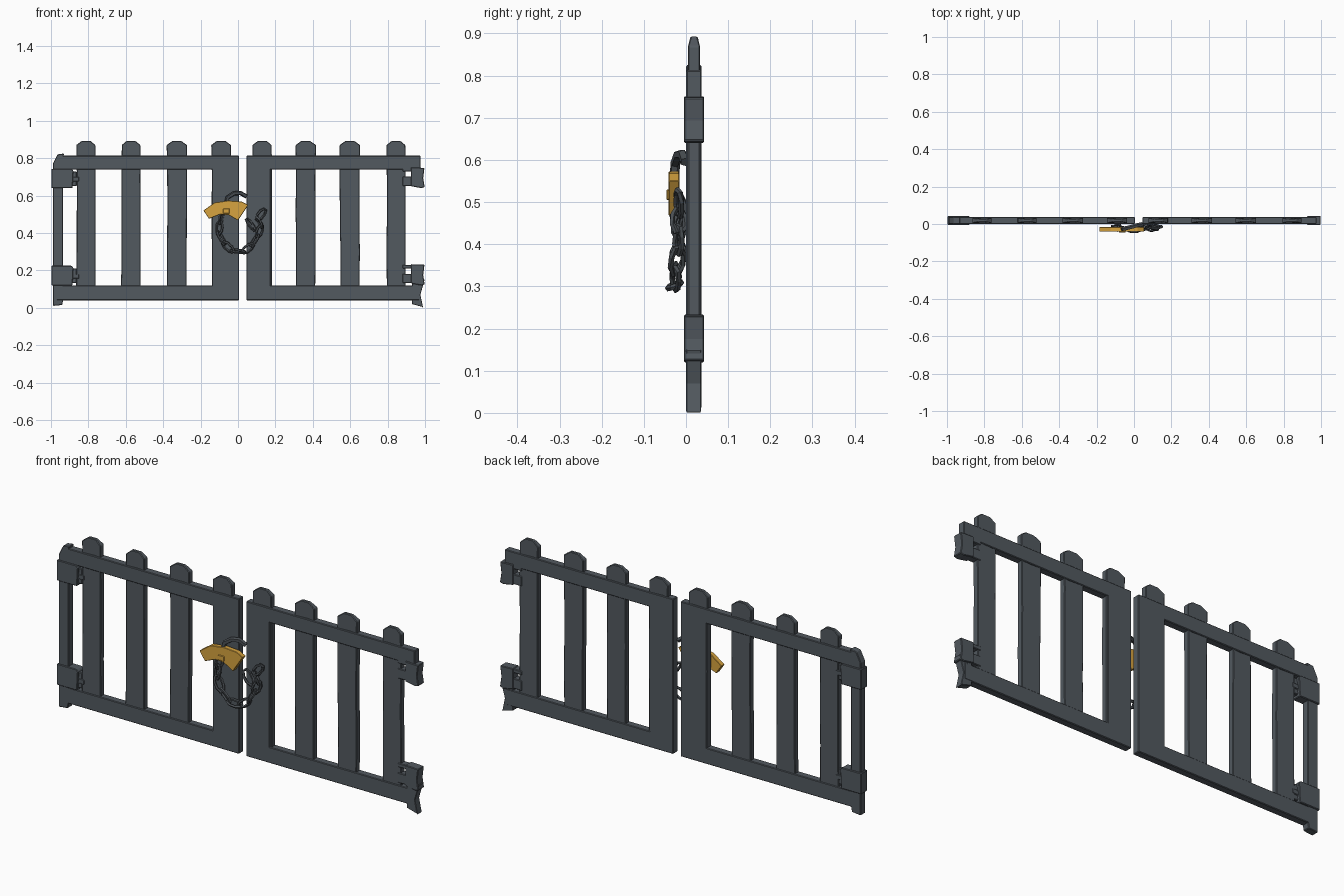
import bpy, bmesh, math, random
from mathutils import Vector, Matrix

random.seed(4)
cube = bpy.data.objects.get("Cube")
if cube:
    bpy.data.objects.remove(cube, do_unlink=True)


def material(name, rgb):
    m = bpy.data.materials.new(name)
    m.use_nodes = True
    m.diffuse_color = (*rgb, 1)
    m.node_tree.nodes["Principled BSDF"].inputs["Base Color"].default_value = (*rgb, 1)
    return m


slate = material("slate grey wood", (0.085, 0.1, 0.115))
iron = material("dark iron", (0.068, 0.078, 0.088))
brass = material("yellow brass", (0.68, 0.37, 0.05))


def finish(name, bm, mat, bevel=0.0):
    bmesh.ops.recalc_face_normals(bm, faces=bm.faces)
    mesh = bpy.data.meshes.new(name)
    bm.to_mesh(mesh)
    bm.free()
    mesh.materials.append(mat)
    ob = bpy.data.objects.new(name, mesh)
    bpy.context.collection.objects.link(ob)
    if bevel:
        mod = ob.modifiers.new("worn edge", "BEVEL")
        mod.width, mod.segments = bevel, 1
    return ob


def plate(name, outline, y0, y1, mat=slate, bevel=0.003):
    """Upright slab from an x-z outline."""
    bm = bmesh.new()
    face = bm.faces.new([bm.verts.new((x, y0, z)) for x, z in outline])
    out = bmesh.ops.extrude_face_region(bm, geom=[face])
    moved = [g for g in out["geom"] if isinstance(g, bmesh.types.BMVert)]
    bmesh.ops.translate(bm, vec=(0, y1 - y0, 0), verts=moved)
    return finish(name, bm, mat, bevel)


def board(name, x0, x1, z0, z1, y0=0.0, y1=0.037):
    return plate(name, [(x0, z0), (x1, z0), (x1, z1), (x0, z1)], y0, y1)


def picket(name, x):
    """Roughly hewn upright with a clipped, tapered tip."""
    def worn():
        return random.uniform(-0.003, 0.003)
    w = 0.052
    heights = [0.08, 0.3, 0.5, 0.7, 0.87]
    right = [(x + w + worn(), z) for z in heights]
    left = [(x - w + worn(), z) for z in reversed(heights)]
    tip = [(x + 0.022, 0.893), (x - 0.022, 0.893)]
    ob = plate(name, right + tip + left, 0.004, 0.034)
    for v in ob.data.vertices:
        if v.co.z > 0.88:
            v.co.y = 0.019 + (v.co.y - 0.019) * 0.55


# Gate leaves: rails, meeting stiles and pickets
board("left_leaf_top_rail", -0.95, 0.005, 0.74, 0.813)
board("left_leaf_bottom_rail", -0.97, 0.005, 0.04, 0.12)
board("left_leaf_stile", -0.14, 0.005, 0.04, 0.813)
board("right_leaf_top_rail", 0.045, 0.975, 0.74, 0.813)
board("right_leaf_bottom_rail", 0.045, 0.97, 0.04, 0.12)
board("right_leaf_stile", 0.045, 0.175, 0.04, 0.813)
for i, x in enumerate([-0.812, -0.572, -0.327, -0.09, 0.13, 0.362, 0.598, 0.845]):
    picket("picket_%d" % (i + 1), x)

# Outer post on one side only, with a chipped top and foot
plate("outer_post", [(-0.99, 0.01), (-0.94, 0.015), (-0.935, 0.04), (-0.935, 0.8),
                     (-0.93, 0.825), (-0.965, 0.82), (-0.99, 0.77)], 0.0, 0.037)

# Hinge blocks and their tongues
for name, z0, z1 in (("upper", 0.64, 0.743), ("lower", 0.12, 0.225)):
    plate(name + "_post_hinge", [(-0.997, z0), (-0.885, z0), (-0.88, z1 - 0.01),
                                 (-0.89, z1), (-0.997, z1)], -0.005, 0.043)
    board(name + "_post_hinge_tongue", -0.89, -0.85, z0 + 0.035, z0 + 0.06, 0.002, 0.035)
    board(name + "_post_hinge_pin", -0.89, -0.862, z0 + 0.012, z0 + 0.09, 0.004, 0.03)
    plate(name + "_end_hinge", [(0.925, z0 + 0.01), (0.98, z0), (0.998, z0 + 0.005),
                                (0.99, z1 - 0.05), (0.997, z1 + 0.005),
                                (0.925, z1 + 0.008)], -0.005, 0.043)
    board(name + "_end_hinge_top_arm", 0.88, 0.94, z1 - 0.015, z1 + 0.005, 0.0, 0.037)
    board(name + "_end_hinge_bottom_arm", 0.88, 0.94, z0 + 0.012, z0 + 0.062, 0.0, 0.037)

# Chipped foot on the postless end
plate("end_foot", [(0.93, 0.02), (0.985, 0.005), (0.99, 0.0), (0.975, 0.07),
                   (0.998, 0.15), (0.93, 0.15)], 0.0, 0.036)

# Fan-shaped padlock
plate("padlock_body", [(-0.185, 0.52), (-0.155, 0.476), (-0.095, 0.5), (-0.05, 0.496),
                       (0.0, 0.467), (0.055, 0.55), (0.02, 0.568), (-0.05, 0.573),
                       (-0.125, 0.563)], -0.041, -0.016, brass, 0.002)
plate("padlock_key_plate", [(-0.08, 0.505), (-0.045, 0.505), (-0.045, 0.53),
                            (-0.08, 0.53)], -0.046, -0.04, brass, 0.002)


def tube(name, points, radius, closed=False):
    """Five-sided bar swept along points."""
    n, sides = len(points), 5
    bm = bmesh.new()
    rings = []
    for i, p in enumerate(points):
        a = points[(i - 1) % n] if closed else points[max(i - 1, 0)]
        b = points[(i + 1) % n] if closed else points[min(i + 1, n - 1)]
        turn = (b - a).to_track_quat("Z", "Y")
        ring = []
        for k in range(sides):
            t = math.tau * k / sides
            ring.append(bm.verts.new(p + turn @ Vector((math.cos(t), math.sin(t), 0)) * radius))
        rings.append(ring)
    for i in range(n if closed else n - 1):
        r, s = rings[i], rings[(i + 1) % n]
        # Match each ring to its nearest neighbour so the bar never twists
        shift = min(range(sides), key=lambda o: sum(
            (r[k].co - s[(k + o) % sides].co).length for k in range(sides)))
        for k in range(sides):
            bm.faces.new((r[k], r[(k + 1) % sides],
                          s[(k + 1 + shift) % sides], s[(k + shift) % sides]))
    if not closed:
        bm.faces.new(rings[0])
        bm.faces.new(rings[-1])
    return finish(name, bm, iron)


# Shackle hooking from the lock back into the gap
tube("shackle", [Vector(p) for p in (
    (-0.065, -0.028, 0.55), (-0.055, -0.026, 0.59), (-0.02, -0.018, 0.612),
    (0.015, -0.008, 0.613), (0.045, -0.002, 0.595))], 0.012)


def link(name, a, b, roll):
    """Oval chain link between two points."""
    axis = b - a
    half = axis.length / 2 + 0.01
    turn = axis.to_track_quat("Z", "Y").to_matrix() @ Matrix.Rotation(roll, 3, "Z")
    pts = []
    for k in range(8):
        t = math.tau * (k + 0.5) / 8
        flat = Vector((math.cos(t) * 0.018, 0, math.sin(t) * half))
        pts.append((a + b) / 2 + turn @ flat)
    tube(name, pts, 0.007, closed=True)


# Chain hanging in a loop below the lock
chain = [Vector(p) for p in (
    (-0.085, -0.018, 0.51), (-0.095, -0.017, 0.455), (-0.105, -0.017, 0.4),
    (-0.075, -0.022, 0.345), (-0.03, -0.027, 0.305), (0.03, -0.027, 0.3),
    (0.075, -0.023, 0.335), (0.105, -0.019, 0.385), (0.125, -0.017, 0.435),
    (0.105, -0.017, 0.475), (0.14, -0.017, 0.52))]
for i in range(len(chain) - 1):
    link("chain_link_%d" % (i + 1), chain[i], chain[i + 1], 0.4 + (i % 2) * math.pi / 2)
link("loose_chain_link", Vector((0.05, -0.015, 0.47)), Vector((0.085, -0.015, 0.42)), 0.6)
